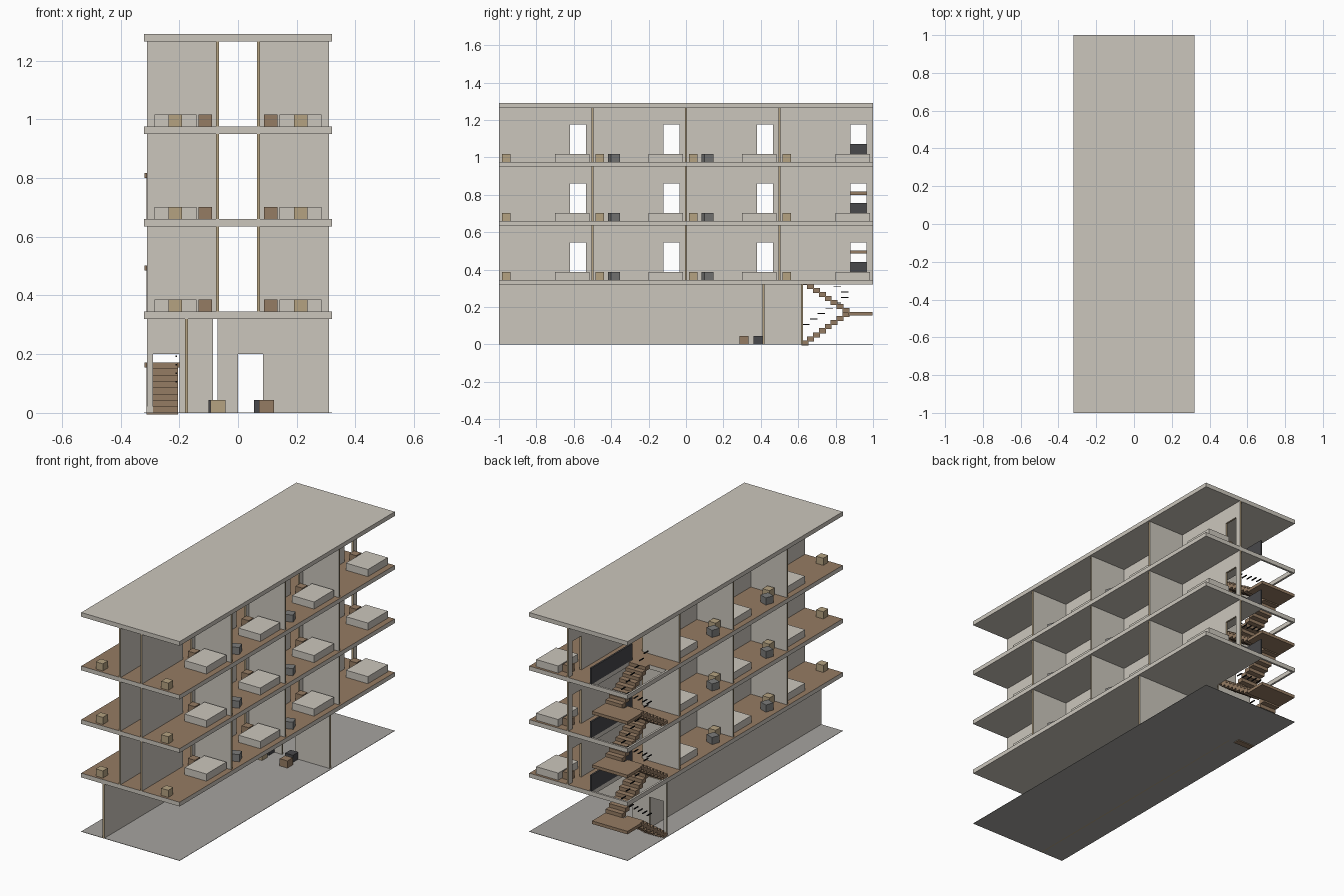
import bpy, bmesh, math
from mathutils import Vector, Matrix

cube = bpy.data.objects.get("Cube")
if cube:
    bpy.data.objects.remove(cube, do_unlink=True)


def material(name, rgb):
    m = bpy.data.materials.new(name)
    m.use_nodes = True
    m.diffuse_color = (*rgb, 1)
    bsdf = next(n for n in m.node_tree.nodes if n.type == 'BSDF_PRINCIPLED')
    bsdf.inputs["Base Color"].default_value = (*rgb, 1)
    return m


PLASTER = material("pale plaster", (0.60, 0.565, 0.505))
GROUND = material("ground grey", (0.38, 0.37, 0.35))
WOOD = material("brown wood", (0.30, 0.20, 0.125))
TAN = material("light tan wood", (0.46, 0.36, 0.22))
GREY = material("chair grey", (0.20, 0.20, 0.195))
DARK = material("dark panel", (0.065, 0.065, 0.07))
BLACK = material("black metal", (0.01, 0.01, 0.01))

# Levels
HALF_X, T = 0.32, 0.025
SLABS = [0.32, 0.635, 0.95, 1.265]
FLOORS = [z + T for z in SLABS[:3]]
WELL_X, WELL_Y = -0.085, 0.62       # stairwell corner
WALL_T = 0.011


def extrude(name, pts, direction, mats, rule=None):
    """Extrude a closed outline; rule(normal) picks the material slot."""
    bm = bmesh.new()
    face = bm.faces.new([bm.verts.new(p) for p in pts])
    res = bmesh.ops.extrude_face_region(bm, geom=[face])
    verts = [g for g in res["geom"] if isinstance(g, bmesh.types.BMVert)]
    bmesh.ops.translate(bm, vec=direction, verts=verts)
    bmesh.ops.recalc_face_normals(bm, faces=bm.faces)
    bm.normal_update()
    if rule:
        for f in bm.faces:
            f.material_index = rule(f.normal)
    return finish(name, bm, mats)


def finish(name, bm, mats):
    me = bpy.data.meshes.new(name)
    bm.to_mesh(me)
    bm.free()
    for m in mats:
        me.materials.append(m)
    ob = bpy.data.objects.new(name, me)
    bpy.context.collection.objects.link(ob)
    return ob


def add_box(bm, lo, hi):
    lo, hi = Vector(lo), Vector(hi)
    size = Matrix.Diagonal((*(hi - lo), 1))
    bmesh.ops.create_cube(bm, size=1, matrix=Matrix.Translation((lo + hi) / 2) @ size)


def box(name, lo, hi, mat):
    bm = bmesh.new()
    add_box(bm, lo, hi)
    return finish(name, bm, [mat])


def block(name, x, y, z, mat, size=0.046, turn=0):
    h = size / 2
    ob = box(name, (-h, -h, 0), (h, h, 0.042), mat)
    ob.location = (x, y, z)
    ob.rotation_euler.z = math.radians(turn)


def wall(name, axis, pos, start, end, z0, z1, doors=()):
    """Upright wall running along an axis, with doorways cut from its foot."""
    outline = [(start, z0)]
    for a, b in doors:
        outline += [(a, z0), (a, z0 + 0.2), (b, z0 + 0.2), (b, z0)]
    outline += [(end, z0), (end, z1), (start, z1)]
    p = pos - WALL_T / 2
    if axis == 'x':
        pts, d = [(s, p, z) for s, z in outline], Vector((0, WALL_T, 0))
    else:
        pts, d = [(p, s, z) for s, z in outline], Vector((WALL_T, 0, 0))
    extrude(name, pts, d, [PLASTER, TAN],
            lambda n: 0 if abs(n.dot(d)) > WALL_T * 0.5 else 1)


# Ground plate and roof
box("ground", (-HALF_X, -1, 0), (HALF_X, 1, 0.002), GROUND)
box("roof_slab", (-HALF_X, -1, SLABS[3]), (HALF_X, 1, SLABS[3] + T), PLASTER)

# Floor slabs with an open stairwell corner closed by a thin rim
slab_outline = [(-HALF_X, -1), (HALF_X, -1), (HALF_X, 1),
                (WELL_X, 1), (WELL_X, WELL_Y), (-HALF_X, WELL_Y)]
r = 0.012
rim_outline = [(-HALF_X, WELL_Y), (-HALF_X + r, WELL_Y), (-HALF_X + r, 1 - r),
               (WELL_X, 1 - r), (WELL_X, 1), (-HALF_X, 1)]
for z in SLABS[:3]:
    extrude("floor_slab", [(x, y, z) for x, y in slab_outline], Vector((0, 0, T)),
            [PLASTER, WOOD], lambda n: int(n.z > 0.5))
    extrude("stairwell_rim", [(x, y, z) for x, y in rim_outline],
            Vector((0, 0, T)), [PLASTER])

# Ground storey walls
wall("ground_long_wall", 'y', -0.175, -1, WELL_Y - 0.006, 0, SLABS[0])
wall("ground_cross_wall", 'x', 0.415, -0.07, 0.31, 0, SLABS[0], [(0.0, 0.085)])
wall("ground_stair_wall", 'x', WELL_Y, -0.31, -0.085, 0, SLABS[0], [(-0.29, -0.2)])

# Ground storey seats
for x, y, mat, name in ((-0.068, 0.31, TAN, "seat"), (0.097, 0.31, WOOD, "seat"),
                        (-0.075, 0.385, DARK, "dark_seat"), (0.08, 0.385, DARK, "dark_seat")):
    block(name, x, y, 0.002, mat, 0.05)

# Upper storeys: four bays on the left, three and the stairs on the right
BAY_ENDS = [-0.5, 0.0, 0.5, 1.0]
for f, ceiling in zip(FLOORS, SLABS[1:]):
    for side, count in ((1, 4), (-1, 3)):
        ends = BAY_ENDS[:count]
        tag = "left" if side > 0 else "right"
        wall(tag + "_corridor_wall", 'y', side * 0.07, -1, ends[-1], f, ceiling,
             [(e - 0.12, e - 0.035) for e in ends])
        for e in ends:
            if e < 1:
                x0, x1 = sorted((side * 0.0755, side * 0.31))
                wall(tag + "_cross_wall", 'x', e, x0, x1, f, ceiling)
            # Bed, bedside box, desk box and chair
            x0, x1 = sorted((side * 0.142, side * 0.285))
            box(tag + "_bed", (x0, e - 0.2, f), (x1, e - 0.015, f + 0.042), PLASTER)
            block(tag + "_bedside_box", side * 0.112, e - 0.07, f, WOOD)
            block(tag + "_desk_box", side * 0.213, e - 0.462, f, TAN)
            if e in (0.0, 0.5):
                block(tag + "_chair", side * 0.257, e - 0.385, f, GREY, 0.05, 20 * side)
    # Guard between corridor and stairwell
    box("stair_guard", (WELL_X, WELL_Y, f), (WELL_X + 0.01, 1, f + 0.095), DARK)

# Stairs: two flights and a half landing per storey
STEPS, RAILS, TURN_Y = 8, 6, 0.87
RUN = TURN_Y - WELL_Y


def flight(x0, x1, z0, rise, back):
    bm = bmesh.new()
    step, going = rise / STEPS, RUN / STEPS
    for i in range(STEPS):
        y = TURN_Y - (i + 1) * going if back else WELL_Y + i * going
        top = z0 + (i + 1) * step
        add_box(bm, (x0, y - 0.003, top - step * 1.25), (x1, y + going + 0.003, top))
    finish("stair_flight", bm, [WOOD])
    # Short rail pieces following the slope
    bm = bmesh.new()
    x = x0 + 0.004 if back else x1 - 0.008
    for i in range(RAILS):
        t = (i + 0.5) / RAILS
        y = TURN_Y - t * RUN if back else WELL_Y + t * RUN
        z = z0 + t * rise + 0.09
        add_box(bm, (x, y - 0.02, z), (x + 0.006, y + 0.02, z + 0.005))
    finish("stair_rail", bm, [BLACK])


for low, high in zip([0.0] + FLOORS[:2], FLOORS):
    half = (high - low) / 2
    mid = low + half
    flight(-0.312, -0.205, low, half, False)
    flight(-0.195, WELL_X - 0.002, mid, half, True)
    box("stair_landing", (-0.318, TURN_Y, mid - 0.018), (WELL_X - 0.002, 0.998, mid), WOOD)
